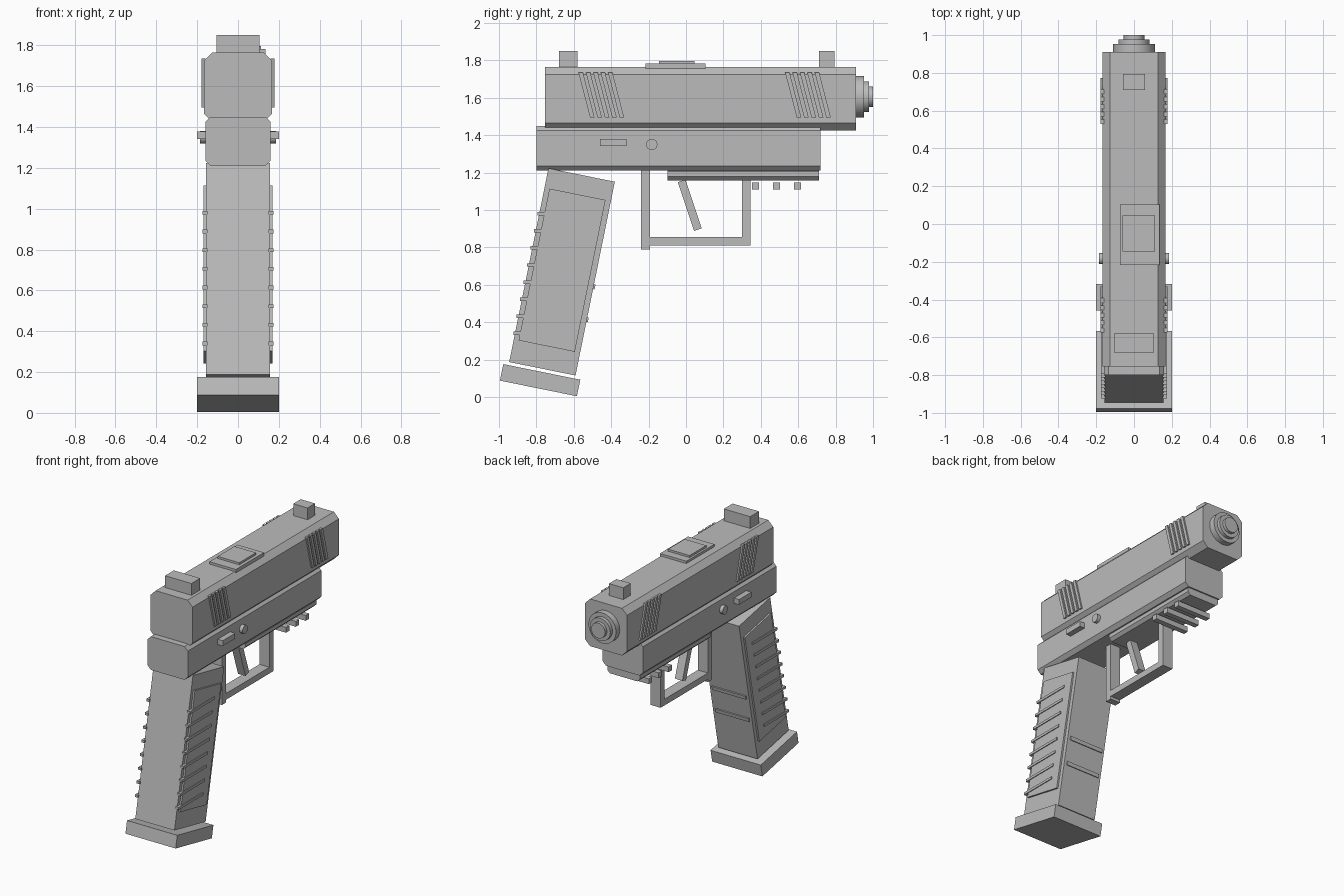
import bpy, math
from mathutils import Matrix, Vector

if "Cube" in bpy.data.objects:
    bpy.data.objects.remove(bpy.data.objects["Cube"])

grey = bpy.data.materials.new("plain_grey")
grey.diffuse_color = (0.5, 0.5, 0.5, 1)
grey.use_nodes = True
grey.node_tree.nodes["Principled BSDF"].inputs["Base Color"].default_value = grey.diffuse_color
TILT = -0.2  # lean of the grip


def mesh(name, verts, faces):
    me = bpy.data.meshes.new(name)
    me.from_pydata(verts, [], faces)
    me.materials.append(grey)
    ob = bpy.data.objects.new(name, me)
    bpy.context.collection.objects.link(ob)
    return ob


def box(name, center, size, tilt=0.0):
    """Box of a full size, turned about x."""
    rot = Matrix.Rotation(tilt, 3, 'X')
    v = [Vector(center) + rot @ Vector((sx * size[0] / 2, sy * size[1] / 2, sz * size[2] / 2))
         for sx in (-1, 1) for sy in (-1, 1) for sz in (-1, 1)]
    f = [(0, 1, 3, 2), (4, 6, 7, 5), (0, 4, 5, 1), (2, 3, 7, 6), (0, 2, 6, 4), (1, 5, 7, 3)]
    return mesh(name, v, f)


def span(name, x, y, z):
    """Box given by its limits along each axis."""
    return box(name, [(a + b) / 2 for a, b in (x, y, z)], [b - a for a, b in (x, y, z)])


def chamfered_bar(name, w, y, z, c):
    """Eight-sided profile drawn out along y."""
    (y0, y1), (z0, z1) = y, z
    p = [(-w + c, z0), (w - c, z0), (w, z0 + c), (w, z1 - c),
         (w - c, z1), (-w + c, z1), (-w, z1 - c), (-w, z0 + c)]
    v = [(a, yy, b) for yy in (y0, y1) for a, b in p]
    f = [tuple(range(8)), tuple(range(15, 7, -1))]
    f += [(i, i + 8, (i + 1) % 8 + 8, (i + 1) % 8) for i in range(8)]
    return mesh(name, v, f)


def cylinder(name, center, r, depth, rot, sides=24):
    bpy.ops.mesh.primitive_cylinder_add(vertices=sides, radius=r, depth=depth,
                                        location=center, rotation=rot)
    ob = bpy.context.object
    ob.name = name
    ob.data.materials.append(grey)
    bpy.ops.object.shade_smooth_by_angle()
    return ob


# upper slide, frame and under rail
chamfered_bar("slide", 0.167, (-0.755, 0.91), (1.425, 1.765), 0.04)
chamfered_bar("frame", 0.16, (-0.80, 0.72), (1.21, 1.45), 0.026)
chamfered_bar("under_rail", 0.13, (-0.10, 0.71), (1.158, 1.225), 0.02)
for i, y in enumerate((0.372, 0.484, 0.597)):
    box(f"rail_slat_{i}", (0, y, 1.128), (0.27, 0.038, 0.038))

# stepped muzzle
for name, r, y0, y1 in (("muzzle_collar", 0.11, 0.90, 0.953),
                        ("muzzle_ring", 0.082, 0.95, 0.978),
                        ("muzzle_tip", 0.055, 0.975, 1.0)):
    cylinder(name, (0, (y0 + y1) / 2, 1.605), r, y1 - y0, (math.pi / 2, 0, 0))

# sights and top plate
span("rear_sight", (-0.105, 0.105), (-0.68, -0.58), (1.755, 1.85))
span("front_sight", (-0.057, 0.057), (0.71, 0.795), (1.755, 1.85))
span("top_plate", (-0.075, 0.135), (-0.217, 0.103), (1.755, 1.782))
span("top_plate_step", (-0.06, 0.112), (-0.145, 0.045), (1.775, 1.797))

# trigger and guard
span("guard_rear_post", (-0.04, 0.04), (-0.24, -0.192), (0.79, 1.22))
span("guard_bottom", (-0.04, 0.04), (-0.2, 0.345), (0.81, 0.855))
span("guard_front_post", (-0.04, 0.04), (0.30, 0.346), (0.81, 1.18))
box("trigger", (0, 0.02, 1.025), (0.06, 0.043, 0.275), math.radians(18.5))

# leaning grip, base and front ridges
box("grip", (0, -0.663, 0.669), (0.312, 0.362, 1.057), TILT)
box("grip_base", (0, -0.78, 0.09), (0.4, 0.42, 0.09), TILT)
for i, (y, z) in enumerate(((-0.497, 0.59), (-0.533, 0.415))):
    box(f"grip_front_ridge_{i}", (0, y, z), (0.27, 0.022, 0.026), TILT)

# details on both sides
for side, s in (("right", 1), ("left", -1)):
    box(f"grip_panel_{side}", (s * 0.157, -0.6625, 0.678), (0.022, 0.306, 0.828), TILT)
    for i in range(8):
        z = 0.98 - i * 0.0914
        back = -0.735 - (1.22 - z) * 0.203
        box(f"grip_ridge_{side}_{i}", (s * 0.162, back + 0.13, z), (0.024, 0.28, 0.018))
    # slanted slide ribs
    for group, start in (("rear", -0.575), ("front", 0.53)):
        for i in range(5):
            y, w, d = start + i * 0.0395, 0.024, 0.062
            v = [(s * x, y + a, z) for x in (0.16, 0.178)
                 for a, z in ((0, 1.735), (w, 1.735), (w + d, 1.495), (d, 1.495))]
            f = [(0, 1, 2, 3), (7, 6, 5, 4)]
            f += [(k, k + 4, (k + 1) % 4 + 4, (k + 1) % 4) for k in range(4)]
            if s < 0:
                f = [q[::-1] for q in f]
            mesh(f"slide_rib_{group}_{side}_{i}", v, f)
    # side lever and pin
    box(f"side_lever_{side}", (s * 0.175, -0.388, 1.36), (0.05, 0.142, 0.038))
    cylinder(f"side_pin_{side}", (s * 0.165, -0.183, 1.35), 0.03, 0.04, (0, math.pi / 2, 0), 20)
